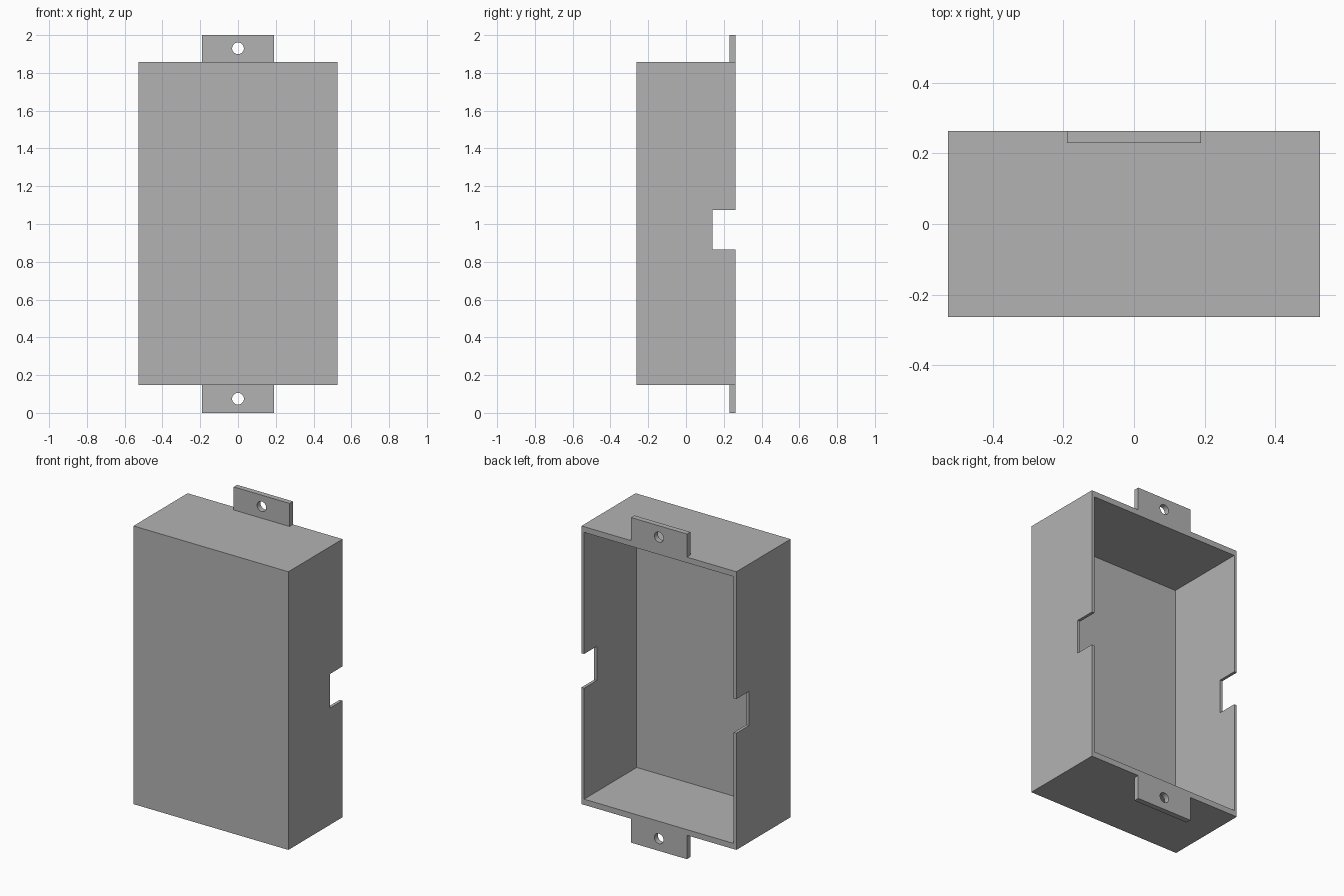
import bpy
import math

default_cube = bpy.data.objects.get("Cube")
if default_cube:
    bpy.data.objects.remove(default_cube, do_unlink=True)

W, D = 0.527, 0.263            # half width and half depth of the housing
Z0, Z1 = 0.147, 1.858          # bottom and top of the housing
SIDE, END, FACE = 0.018, 0.035, 0.015   # wall thicknesses
TAB_W, TAB_Y = 0.19, 0.23

grey = bpy.data.materials.new("plain grey")
grey.use_nodes = True
grey.diffuse_color = (0.45, 0.45, 0.45, 1)
grey.node_tree.nodes["Principled BSDF"].inputs["Base Color"].default_value = grey.diffuse_color


def box(name, lo, hi):
    """Box between two opposite corners."""
    centre = [(a + b) / 2 for a, b in zip(lo, hi)]
    bpy.ops.mesh.primitive_cube_add(size=1, location=centre)
    ob = bpy.context.object
    ob.name = name
    ob.scale = [b - a for a, b in zip(lo, hi)]
    bpy.ops.object.transform_apply(location=True, rotation=False, scale=True)
    ob.data.materials.append(grey)
    return ob


def cut(target, cutter):
    """Subtract the cutter from the target, then discard it."""
    cutter.hide_render = True
    mod = target.modifiers.new("cut", "BOOLEAN")
    mod.operation = "DIFFERENCE"
    mod.solver = "EXACT"
    mod.object = cutter
    bpy.context.view_layer.objects.active = target
    bpy.ops.object.modifier_apply(modifier=mod.name)
    bpy.data.objects.remove(cutter, do_unlink=True)


# Housing, open at the back, with a notch through both side walls
housing = box("housing", (-W, -D, Z0), (W, D, Z1))
cut(housing, box("cavity", (-W + SIDE, -D + FACE, Z0 + END), (W - SIDE, D + 0.1, Z1 - END)))
cut(housing, box("side_notch", (-W - 0.1, 0.14, 0.865), (W + 0.1, D + 0.1, 1.075)))

# Mounting tabs flush with the back rim, each with a screw hole
for name, low, high, hole_z in (("lower_tab", 0, Z0, 0.075), ("upper_tab", Z1, 2, 1.93)):
    tab = box(name, (-TAB_W, TAB_Y, low), (TAB_W, D, high))
    bpy.ops.mesh.primitive_cylinder_add(vertices=32, radius=0.031, depth=0.2,
                                        location=(0, D, hole_z),
                                        rotation=(math.pi / 2, 0, 0))
    cut(tab, bpy.context.object)
    bpy.ops.object.select_all(action="DESELECT")
    tab.select_set(True)
    bpy.ops.object.shade_smooth_by_angle(angle=math.radians(30))
